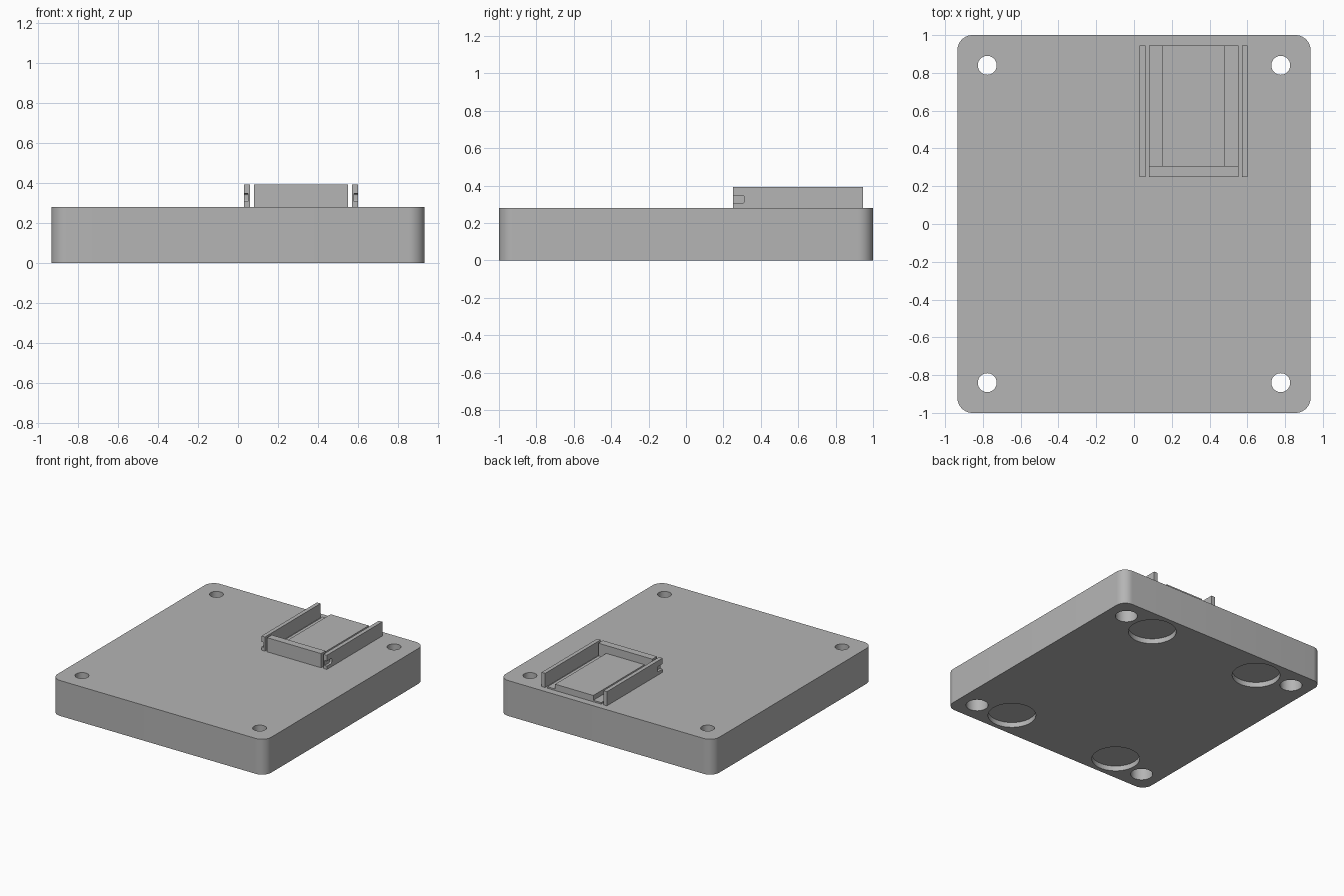
import bpy
import bmesh

default = bpy.data.objects.get("Cube")
if default:
    bpy.data.objects.remove(default, do_unlink=True)

grey = bpy.data.materials.new("light_grey")
grey.use_nodes = True
colour = (0.46, 0.46, 0.46, 1)
grey.diffuse_color = colour
grey.node_tree.nodes["Principled BSDF"].inputs["Base Color"].default_value = colour

BASE_TOP = 0.28
WALL_TOP = 0.392


def finish(name, bm):
    mesh = bpy.data.meshes.new(name)
    bm.to_mesh(mesh)
    bm.free()
    mesh.materials.append(grey)
    obj = bpy.data.objects.new(name, mesh)
    bpy.context.collection.objects.link(obj)
    return obj


def box(name, x, y, z, radius=0, axis=2):
    """Box from (min, max) ranges, with edges along one axis optionally rounded."""
    bm = bmesh.new()
    bmesh.ops.create_cube(bm, size=1)
    for v in bm.verts:
        for i, (low, high) in enumerate((x, y, z)):
            v.co[i] = high if v.co[i] > 0 else low
    if radius:
        edges = [e for e in bm.edges
                 if abs((e.verts[0].co - e.verts[1].co).normalized()[axis]) > 0.9]
        bmesh.ops.bevel(bm, geom=edges, offset=radius, segments=10,
                        affect='EDGES', profile=0.5)
    return finish(name, bm)


def cylinder(name, x, y, z, radius):
    bm = bmesh.new()
    bmesh.ops.create_cone(bm, cap_ends=True, segments=48, radius1=radius,
                          radius2=radius, depth=z[1] - z[0])
    bmesh.ops.translate(bm, vec=(x, y, (z[0] + z[1]) / 2), verts=bm.verts)
    return finish(name, bm)


def select(obj):
    bpy.ops.object.select_all(action='DESELECT')
    obj.select_set(True)
    bpy.context.view_layer.objects.active = obj


def cut(obj, cutter):
    cutter.hide_render = True
    mod = obj.modifiers.new("cut", 'BOOLEAN')
    mod.operation = 'DIFFERENCE'
    mod.solver = 'EXACT'
    mod.object = cutter
    select(obj)
    bpy.ops.object.modifier_apply(modifier=mod.name)
    bpy.data.objects.remove(cutter, do_unlink=True)


# Rounded base plate with screw holes, counterbores and round foot recesses
base = box("base_plate", (-0.935, 0.935), (-1, 1), (0, BASE_TOP), radius=0.08)
for sx in (-1, 1):
    for sy in (-1, 1):
        hx, hy = sx * 0.777, sy * 0.84
        cut(base, cylinder("screw_hole", hx, hy, (-0.1, 0.4), 0.05))
        cut(base, cylinder("counterbore", hx, hy, (-0.1, 0.14), 0.08))
        cut(base, cylinder("foot_recess", sx * 0.49, sy * 0.79, (-0.1, 0.04), 0.173))
select(base)
bpy.ops.object.shade_smooth_by_angle(angle=0.6)

# Side rails of the holder, each with a latch notch on its outer face
BACK, FRONT = 0.945, 0.25
MIDDLE = 0.316
for side, sign in (("left", 1), ("right", -1)):
    def across(a, b):
        return tuple(sorted((MIDDLE + sign * a, MIDDLE + sign * b)))
    rail = box(side + "_rail", across(0.255, 0.286), (FRONT, BACK),
               (BASE_TOP, WALL_TOP))
    cut(rail, box("latch_notch", across(0.266, 0.32), (FRONT - 0.1, 0.312),
                  (0.306, 0.346), radius=0.01, axis=0))

# Holder stop wall, low floor and raised support pad
box("stop_wall", (0.08, 0.552), (FRONT, 0.307), (BASE_TOP, WALL_TOP))
box("holder_floor", (0.08, 0.552), (0.307, BACK), (BASE_TOP, BASE_TOP + 0.012))
box("support_pad", (0.149, 0.483), (0.307, BACK), (BASE_TOP + 0.012, 0.33))
